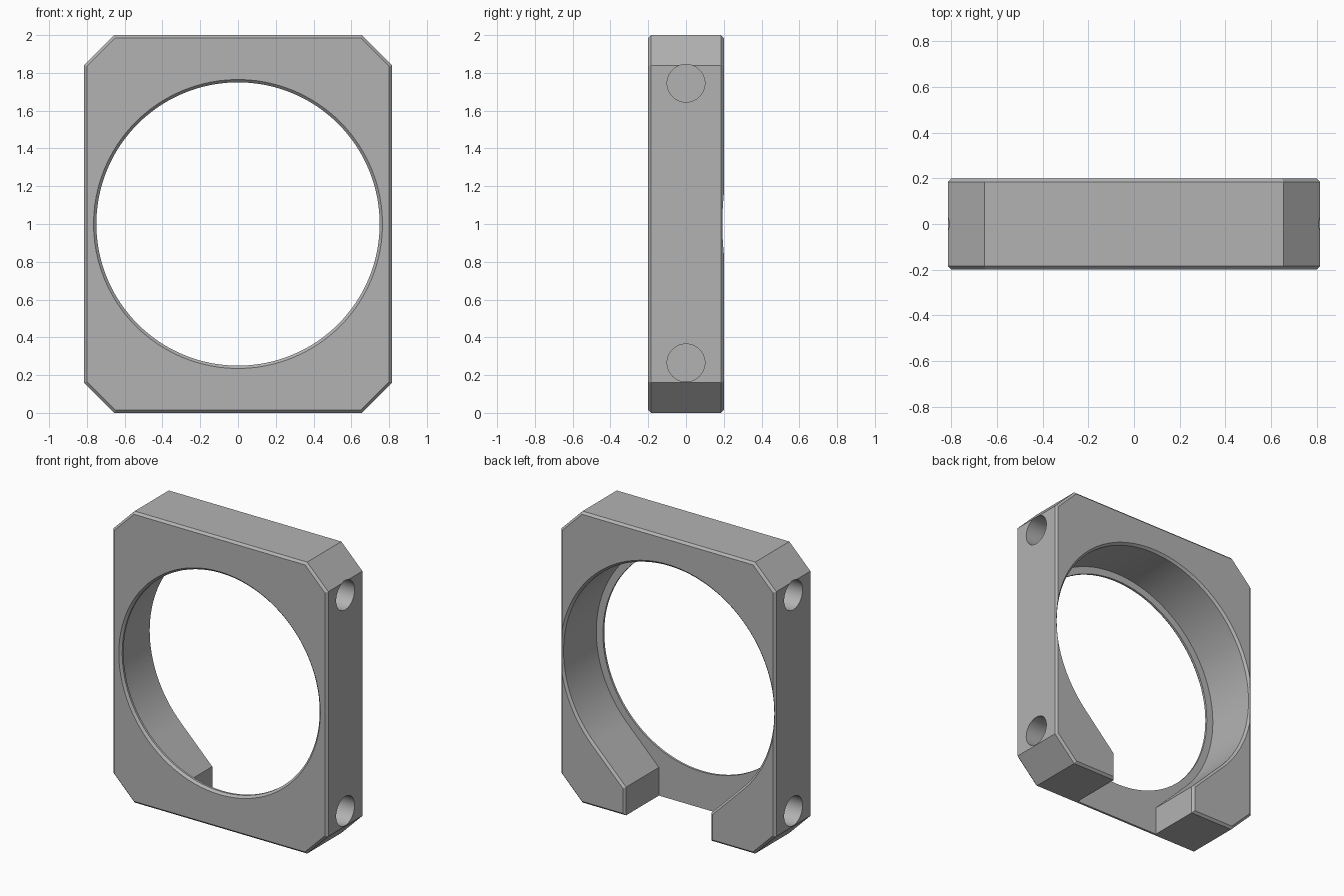
import bpy, bmesh
from math import sin, cos, pi, sqrt, radians

cube = bpy.data.objects.get("Cube")
if cube:
    bpy.data.objects.remove(cube, do_unlink=True)

HALF_X, HALF_Y, HEIGHT, CUT = 0.815, 0.2, 2.0, 0.16
BEVEL = 0.015
LIP = 0.03
BORE_R, POCKET_R, NOTCH = 0.75, 0.8, 0.325
SEGMENTS = 96

grey = bpy.data.materials.new("plain grey")
grey.use_nodes = True
colour = (0.45, 0.45, 0.45, 1)
grey.diffuse_color = colour
grey.node_tree.nodes["Principled BSDF"].inputs["Base Color"].default_value = colour


def loft(name, layers):
    """Solid through matching (x, z) outlines placed along y."""
    bm = bmesh.new()
    rings = [[bm.verts.new((x, y, z)) for x, z in pts] for y, pts in layers]
    for a, b in zip(rings, rings[1:]):
        for i in range(len(a)):
            j = (i + 1) % len(a)
            bm.faces.new((a[i], a[j], b[j], b[i]))
    bm.faces.new(rings[0])
    bm.faces.new(rings[-1])
    bmesh.ops.recalc_face_normals(bm, faces=bm.faces)
    mesh = bpy.data.meshes.new(name)
    bm.to_mesh(mesh)
    bm.free()
    obj = bpy.data.objects.new(name, mesh)
    bpy.context.collection.objects.link(obj)
    mesh.materials.append(grey)
    return obj


def octagon(inset):
    """Rectangle with cut corners, shrunk evenly by inset."""
    w, h = HALF_X - inset, HEIGHT / 2 - inset
    c = CUT - inset * (2 - sqrt(2))
    corner = [(w, h - c), (w - c, h)]
    top = corner + [(-x, z) for x, z in reversed(corner)]
    return [(x, 1 + z) for x, z in top] + [(x, 1 - z) for x, z in reversed(top)]


def arc(radius, start, end, count):
    angles = [radians(start + (end - start) * i / count) for i in range(count + 1)]
    return [(radius * cos(a), 1 + radius * sin(a)) for a in angles]


def pocket(grow):
    """Round recess running tangentially into a notch open at the bottom."""
    r, w = POCKET_R + grow, NOTCH + grow
    z = 1 + w - r * sqrt(2)
    return arc(r, -45, 225, SEGMENTS) + [(-w, z), (-w, -0.1), (w, -0.1), (w, z)]


def circle(radius):
    return arc(radius, 0, 360, SEGMENTS)[:-1]


# Bevelled plate
frame = loft("ring_frame", [
    (-HALF_Y, octagon(BEVEL)), (-HALF_Y + BEVEL, octagon(0)),
    (HALF_Y - BEVEL, octagon(0)), (HALF_Y, octagon(BEVEL))])

# Rear recess with notch, and front opening, both with bevelled rims
over = 0.01
cutters = [
    loft("recess_cutter", [
        (-HALF_Y + LIP, pocket(0)), (HALF_Y - BEVEL, pocket(0)),
        (HALF_Y + over, pocket(BEVEL + over))]),
    loft("opening_cutter", [
        (-HALF_Y - over, circle(BORE_R + BEVEL + over)),
        (-HALF_Y + BEVEL, circle(BORE_R)), (0, circle(BORE_R))])]

# Blind round sockets in both sides
for side in (-1, 1):
    for z in (0.265, 1.745):
        bpy.ops.mesh.primitive_cylinder_add(
            vertices=48, radius=0.1, depth=0.4,
            location=(side * HALF_X, 0, z), rotation=(0, pi / 2, 0))
        socket = bpy.context.object
        socket.name = "socket_cutter"
        socket.data.materials.append(grey)
        cutters.append(socket)

for cutter in cutters:
    mod = frame.modifiers.new("cut", 'BOOLEAN')
    mod.operation = 'DIFFERENCE'
    mod.solver = 'EXACT'
    mod.object = cutter

# Bake the cuts, then drop the cutters
bpy.context.view_layer.update()
graph = bpy.context.evaluated_depsgraph_get()
frame.data = bpy.data.meshes.new_from_object(frame.evaluated_get(graph))
frame.modifiers.clear()
for cutter in cutters:
    bpy.data.objects.remove(cutter, do_unlink=True)

bpy.ops.object.select_all(action='DESELECT')
frame.select_set(True)
bpy.context.view_layer.objects.active = frame
bpy.ops.object.shade_smooth_by_angle(angle=radians(25))
